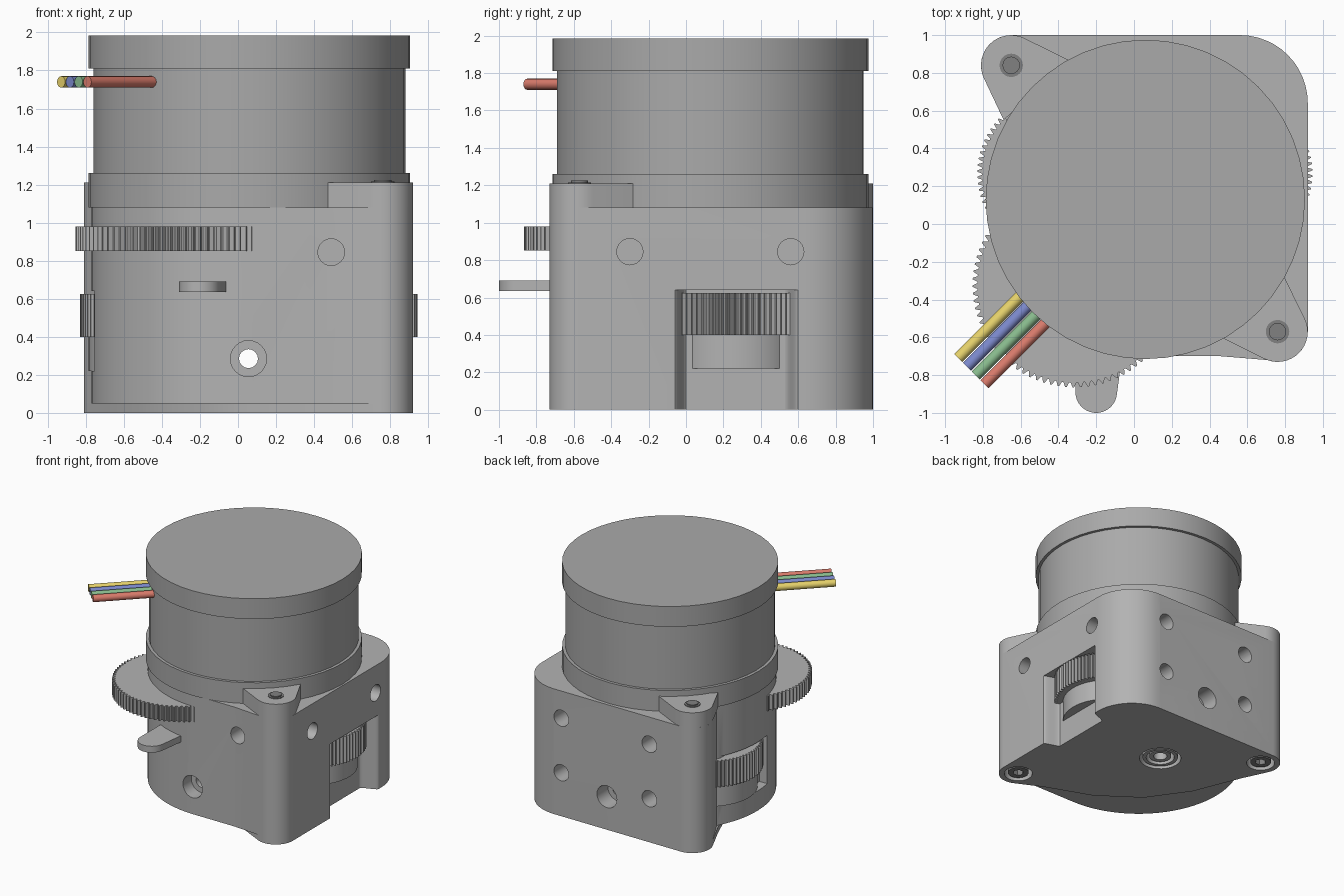
import bpy, bmesh
from math import sin, cos, pi, radians
from mathutils import Vector

if "Cube" in bpy.data.objects:
    bpy.data.objects.remove(bpy.data.objects["Cube"])

CX, CY = 0.06, 0.13          # motor axis
EARS = [(0.76, -0.57), (-0.65, 0.84)]
X, Y = Vector((1, 0, 0)), Vector((0, 1, 0))


def material(name, col):
    mat = bpy.data.materials.new(name)
    mat.diffuse_color = (*col, 1)
    mat.use_nodes = True
    mat.node_tree.nodes["Principled BSDF"].inputs["Base Color"].default_value = mat.diffuse_color
    return mat


CASE = material('case_grey', (0.45,) * 3)
MOTOR = material('motor_grey', (0.40,) * 3)
STEEL = material('dark_steel', (0.22,) * 3)


def arc(cx, cy, r, a0, a1, n=12):
    return [(cx + r * cos(radians(a0 + (a1 - a0) * i / n)),
             cy + r * sin(radians(a0 + (a1 - a0) * i / n))) for i in range(n + 1)]


def smooth(ob):
    bpy.ops.object.select_all(action='DESELECT')
    ob.select_set(True)
    bpy.context.view_layer.objects.active = ob
    bpy.ops.object.shade_smooth_by_angle(angle=radians(30))


def prism(name, pts, z0, z1, finish=True, mat=CASE):
    bm = bmesh.new()
    low = [bm.verts.new((x, y, z0)) for x, y in pts]
    high = [bm.verts.new((x, y, z1)) for x, y in pts]
    bm.faces.new(low)
    bm.faces.new(high)
    n = len(pts)
    for i in range(n):
        j = (i + 1) % n
        bm.faces.new((low[i], low[j], high[j], high[i]))
    bmesh.ops.recalc_face_normals(bm, faces=bm.faces)
    me = bpy.data.meshes.new(name)
    bm.to_mesh(me)
    bm.free()
    me.materials.append(mat)
    ob = bpy.data.objects.new(name, me)
    bpy.context.collection.objects.link(ob)
    if finish:
        smooth(ob)
    return ob


def cyl(name, a, b, r, n=32, finish=True, mat=CASE):
    a, b = Vector(a), Vector(b)
    ob = prism(name, arc(0, 0, r, 0, 360, n)[:-1], 0, (b - a).length, finish, mat)
    ob.rotation_mode = 'QUATERNION'
    ob.rotation_quaternion = (b - a).to_track_quat('Z', 'Y')
    ob.location = a
    return ob


def gear(name, cx, cy, tip, root, teeth, z0, z1):
    pts = []
    for i in range(teeth):
        for f, r in ((0, root), (0.2, root), (0.5, tip), (0.7, tip)):
            a = 2 * pi * (i + f) / teeth
            pts.append((cx + r * cos(a), cy + r * sin(a)))
    return prism(name, pts, z0, z1, False)


def carve(ob, cutters):
    bpy.context.view_layer.update()
    bpy.context.view_layer.objects.active = ob
    for c in cutters:
        m = ob.modifiers.new('cut', 'BOOLEAN')
        m.operation, m.solver, m.object = 'DIFFERENCE', 'EXACT', c
        bpy.ops.object.modifier_apply(modifier=m.name)
    smooth(ob)


# Housing outline: rounded corner, two ear posts, round front left
back_right = arc(*EARS[0], 0.16, 250, 360) + arc(0.56, 0.64, 0.36, 0, 90) \
    + arc(*EARS[1], 0.16, 90, 206)
housing = prism('housing', back_right + arc(CX, CY, 0.83, 151, 270, 28) + [(0.46, -0.70)],
                0.05, 1.08, False)
base = prism('base_plate', back_right + [(-0.69, 0.55), (-0.52, 0.13), (-0.28, -0.21),
                                         (0.06, -0.45), (0.46, -0.6)], 0, 0.05, False)

# Cutters: concave finger scoop on the right side, window on the left
scoop_pts = [(1.0, -0.06)]
for y0, y1, flip in ((-0.06, 0.0, 0), (0.53, 0.60, 1)):
    for i in range(9):
        t = i / 8
        s = t * t * (3 - 2 * t)
        scoop_pts.append((0.92 - 0.13 * ((1 - s) if flip else s), y0 + (y1 - y0) * t))
scoop = prism('scoop_cutter', scoop_pts + [(1.0, 0.60)], -0.1, 0.64, False)
window = prism('window_cutter', [(-0.9, -0.03), (-0.68, -0.03), (-0.68, 0.55), (-0.9, 0.55)],
               0.22, 0.64, False)
through = cyl('through_cutter', (0.055, -1.3, 0.285), (0.055, 1.3, 0.285), 0.05, 16, False)

holes = []


def hole(p, direction, r, depth):
    p = Vector(p)
    holes.append(cyl('hole_cutter', p + direction * 0.1, p - direction * depth, r, 24, False))


for x in (0.49, -0.35):
    for z in (0.845, 0.375):
        hole((x, 1.0, z), Y, 0.07, 0.25)
for y in (-0.3, 0.56):
    hole((0.92, y, 0.845), X, 0.07, 0.25)
hole((0.49, -0.70, 0.845), -Y, 0.07, 0.25)
hole((0.055, -0.70, 0.285), -Y, 0.095, 0.12)
hole((0.055, 1.0, 0.285), Y, 0.095, 0.15)
sockets = [cyl('socket_cutter', (x, y, -0.1), (x, y, 0.12), 0.115, 32, False) for x, y in EARS]
pocket = cyl('bearing_cutter', (0.03, 0.37, -0.1), (0.03, 0.37, 0.12), 0.17, 32, False)

carve(housing, [scoop, window, through] + holes + sockets + [pocket])
carve(base, [scoop, pocket] + sockets)
for c in [scoop, window, through, pocket] + holes + sockets:
    bpy.data.objects.remove(c)

# Motor: flange ring, can and cap
for name, z0, z1, r in (('flange', 1.08, 1.26, 0.845), ('can', 1.26, 1.81, 0.82),
                        ('cap', 1.81, 1.985, 0.845)):
    cyl('motor_' + name, (CX, CY, z0), (CX, CY, z1), r, 48, mat=MOTOR)

# Mounting ears with bolts on top and socket screws below
prism('front_ear', arc(*EARS[0], 0.16, 244, 386, 16) + [(0.79, -0.27), (0.46, -0.60)], 1.08, 1.21)
prism('rear_ear', arc(*EARS[1], 0.16, 64, 206, 16) + [(-0.69, 0.55), (-0.35, 0.87)], 1.08, 1.21)
for i, (x, y) in enumerate(EARS):
    cyl(f'ear_bushing_{i}', (x, y, 1.1), (x, y, 1.216), 0.062, 24, mat=STEEL)
    cyl(f'ear_bolt_{i}', (x, y, 1.1), (x, y, 1.225), 0.046, 16, mat=STEEL)
    screw = cyl(f'base_screw_{i}', (x, y, 0.01), (x, y, 0.13), 0.085, 32, False, STEEL)
    hexa = cyl('hex_cutter', (x, y, -0.1), (x, y, 0.07), 0.045, 6, False, STEEL)
    carve(screw, [hexa])
    bpy.data.objects.remove(hexa)

# Bearing rings in the underside
for i, (r, ri, z) in enumerate(((0.145, 0.115, 0.01), (0.09, 0.055, 0.02))):
    ring = cyl(f'bearing_ring_{i}', (0.03, 0.37, z), (0.03, 0.37, 0.13), r, 32, False)
    bore = cyl('bore_cutter', (0.03, 0.37, -0.1), (0.03, 0.37, 0.09), ri, 32, False)
    carve(ring, [bore])
    bpy.data.objects.remove(bore)

# Side gears with hubs, upper gear and lever
for side, x, r in (('right', 0.515, 0.36), ('left', -0.40, 0.385)):
    gear(side + '_gear', x, 0.267, 0.43, 0.405, 80, 0.40, 0.625)
    cyl(side + '_gear_hub', (x, 0.267, 0.22), (x, 0.267, 0.40), r, 64)
gear('upper_gear', -0.315, -0.325, 0.54, 0.515, 85, 0.85, 0.98)
prism('lever', arc(-0.2, -0.89, 0.11, 180, 350, 16) + [(-0.05, -0.6), (-0.31, -0.6)], 0.635, 0.69)

# Four coloured wires
for i, (name, col) in enumerate((('yellow', (0.8, 0.65, 0.15)), ('blue', (0.2, 0.25, 0.6)),
                                 ('green', (0.25, 0.5, 0.27)), ('red', (0.7, 0.2, 0.15)))):
    x, y = -0.93 + 0.046 * i, -0.71 - 0.046 * i
    cyl(name + '_wire', (x, y, 1.74), (x + 0.45, y + 0.45, 1.74), 0.03, 16,
        mat=material(name + '_insulation', col))
